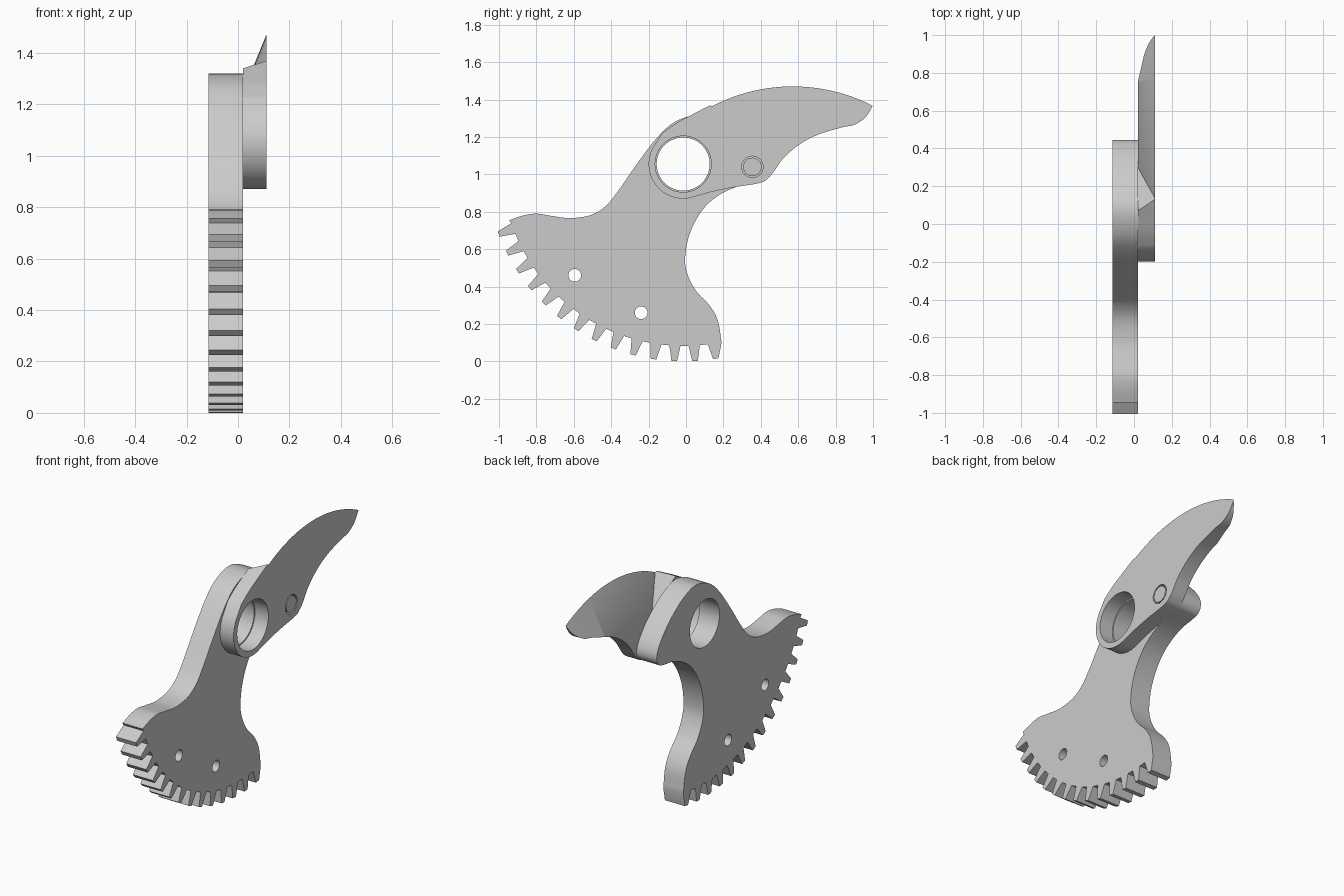
import bpy, bmesh, math
from mathutils import Vector

if "Cube" in bpy.data.objects:
    bpy.data.objects.remove(bpy.data.objects["Cube"], do_unlink=True)

steel = bpy.data.materials.new("light_grey_steel")
steel.use_nodes = True
steel.diffuse_color = (0.6, 0.6, 0.6, 1)
steel.node_tree.nodes["Principled BSDF"].inputs["Base Color"].default_value = (0.6, 0.6, 0.6, 1)

PIVOT = (-0.015, 1.055)      # all profiles are (y, z)
PIN = (0.355, 1.04)
PLATE_X = (-0.115, 0.02)
BLADE_X = (0.02, 0.11)
SPINE = (0.57, 0.535)        # centre of the blade's back arc
SPINE_R = 0.942


def polar(centre, r, a):
    """Point at angle a from straight up, positive towards +y."""
    return (centre[0] + r * math.sin(a), centre[1] + r * math.cos(a))


def arc(centre, r, a0, a1, n):
    return [polar(centre, r, a0 + (a1 - a0) * i / n) for i in range(n + 1)]


def smooth_path(points, steps=5):
    """Catmull-Rom curve through the points."""
    p = [Vector(q) for q in points]
    p = [2 * p[0] - p[1]] + p + [2 * p[-1] - p[-2]]
    out = []
    for a, b, c, d in zip(p, p[1:], p[2:], p[3:]):
        for i in range(steps):
            t = i / steps
            v = 2 * b + (c - a) * t + (2 * a - 5 * b + 4 * c - d) * t**2 + (3 * b - a - 3 * c + d) * t**3
            out.append(tuple(v / 2))
    return out + [tuple(points[-1])]


def finish(name, bm):
    bmesh.ops.recalc_face_normals(bm, faces=bm.faces)
    mesh = bpy.data.meshes.new(name)
    bm.to_mesh(mesh)
    bm.free()
    mesh.materials.append(steel)
    ob = bpy.data.objects.new(name, mesh)
    bpy.context.collection.objects.link(ob)
    return ob


def prism(name, outline, x0, x1):
    bm = bmesh.new()
    face = bm.faces.new([bm.verts.new((x0, y, z)) for y, z in outline])
    ext = bmesh.ops.extrude_face_region(bm, geom=[face])
    moved = [g for g in ext["geom"] if isinstance(g, bmesh.types.BMVert)]
    bmesh.ops.translate(bm, verts=moved, vec=(x1 - x0, 0, 0))
    return finish(name, bm)


def disc(name, centre, r, x0, x1, n=48):
    return prism(name, arc(centre, r, 0, math.tau, n)[:-1], x0, x1)


def activate(ob):
    bpy.ops.object.select_all(action="DESELECT")
    ob.select_set(True)
    bpy.context.view_layer.objects.active = ob


def cut(ob, cutter):
    cutter.hide_render = True
    mod = ob.modifiers.new("cut", "BOOLEAN")
    mod.operation = "DIFFERENCE"
    mod.solver = "EXACT"
    mod.object = cutter
    activate(ob)
    bpy.ops.object.modifier_apply(modifier=mod.name)
    bpy.data.objects.remove(cutter, do_unlink=True)


def soften(ob):
    activate(ob)
    bpy.ops.object.shade_smooth_by_angle(angle=math.radians(30))


# Toothed sector plate: left flank, hub and right flank, then the teeth
flank = smooth_path([
    (-0.945, 0.755), (-0.87, 0.78), (-0.8, 0.79), (-0.72, 0.778), (-0.62, 0.766),
    (-0.51, 0.782), (-0.43, 0.83), (-0.36, 0.915), (-0.27, 1.045), (-0.16, 1.19),
    (-0.06, 1.28), (0.07, 1.32), (0.18, 1.29), (0.28, 1.23), (0.37, 1.15),
    (0.43, 1.07), (0.445, 1.01), (0.42, 0.967), (0.37, 0.952), (0.28, 0.936),
    (0.19, 0.897), (0.11, 0.835), (0.05, 0.75), (0.01, 0.65), (-0.005, 0.54),
    (0.01, 0.46), (0.055, 0.375), (0.125, 0.3), (0.17, 0.22), (0.19, 0.1)])
teeth = []
for i in range(14):
    mid = math.pi - 0.166 + i * 0.1057
    for r, off in ((0.972, -0.031), (1.055, -0.014), (1.055, 0.014), (0.972, 0.031)):
        teeth.append(polar(PIVOT, r, mid + off))
plate = prism("sector_plate", flank + teeth[1:], *PLATE_X)
for centre, r in ((PIVOT, 0.142), ((-0.595, 0.46), 0.034), ((-0.24, 0.26), 0.034)):
    cut(plate, disc("hole_cutter", centre, r, -0.2, 0.1))
soften(plate)

# Curved blade: back arc, belly, pivot ring and shoulder
back = arc(SPINE, SPINE_R, -0.48, 0.475, 40)
belly = smooth_path([
    (0.985, 1.34), (0.955, 1.3), (0.9, 1.265), (0.83, 1.25), (0.7, 1.21), (0.6, 1.155),
    (0.52, 1.085), (0.47, 1.015), (0.44, 0.98), (0.395, 0.954), (0.25, 0.93),
    (0.14, 0.907), (0.06, 0.885)])
ring = arc(PIVOT, 0.185, math.radians(170), math.radians(300), 24)
shoulder = smooth_path([(-0.125, 1.222), (-0.05, 1.275), (0.03, 1.318), (0.09, 1.35)])
blade = prism("blade", back + belly + ring + shoulder, *BLADE_X)
cut(blade, disc("pivot_cutter", PIVOT, 0.15, -0.1, 0.2))
cut(blade, disc("pin_cutter", PIN, 0.057, -0.1, 0.2))

# Conical grind on the inner side of the blade, ending in a slanted wall
bm = bmesh.new()
rows = []
STEPS = 44
for i in range(STEPS + 1):
    row = []
    for x, r, start in ((0.0, 0.667, -0.36), (0.13, 0.984, -0.495), (0.0, 1.06, -0.62)):
        y, z = polar(SPINE, r, start + (0.7 - start) * i / STEPS)
        row.append(bm.verts.new((x, y, z)))
    rows.append(row)
for a, b in zip(rows, rows[1:]):
    for k in range(3):
        j = (k + 1) % 3
        bm.faces.new((a[k], a[j], b[j]))
        bm.faces.new((a[k], b[j], b[k]))
bm.faces.new(rows[0])
bm.faces.new(rows[-1])
cut(blade, finish("grind_cutter", bm))
soften(blade)

# Pin sitting in the blade
soften(disc("blade_pin", PIN, 0.049, 0.015, 0.11, 32))
